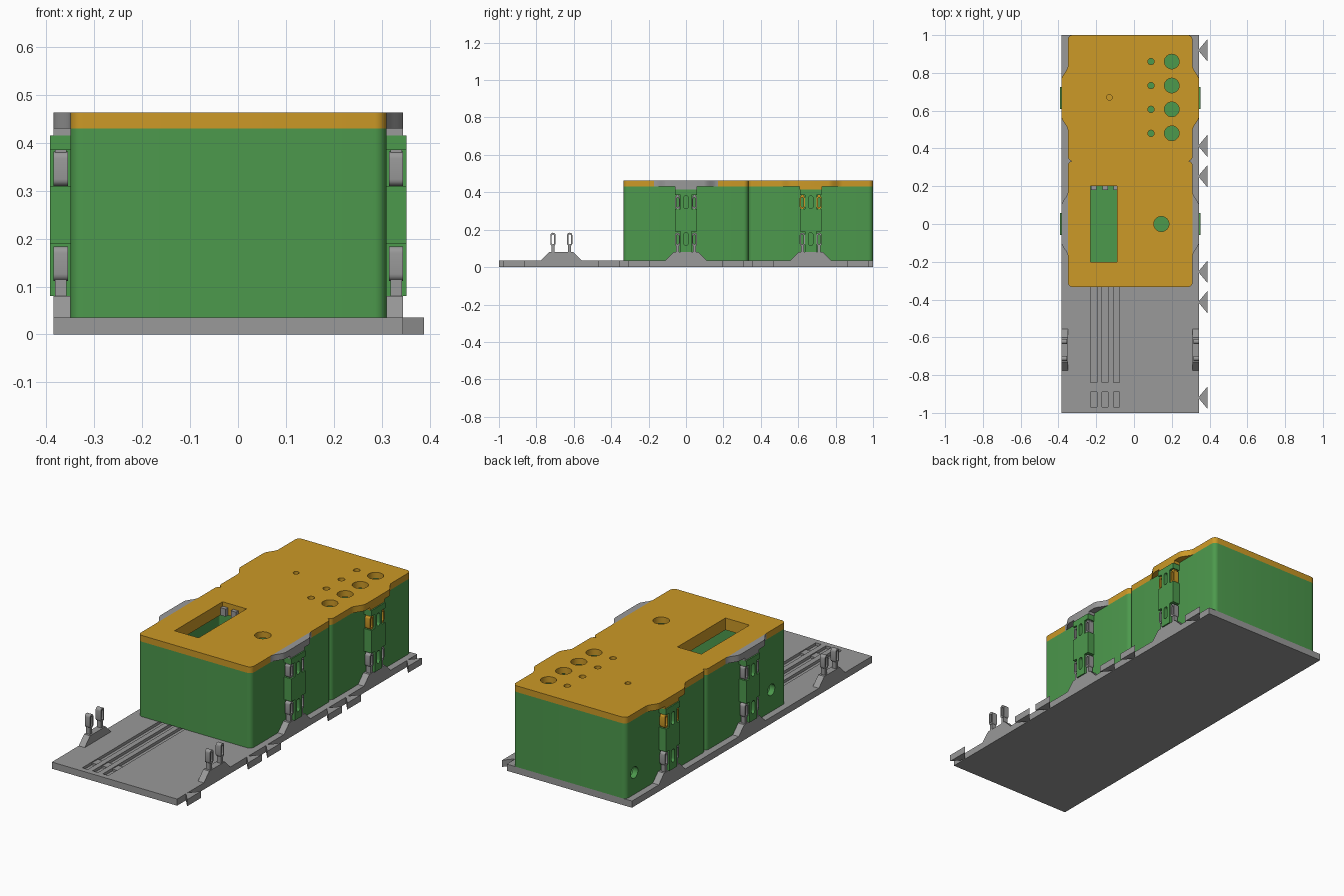
import bpy, bmesh
from math import sin, cos, pi, radians

cube = bpy.data.objects.get("Cube")
if cube:
    bpy.data.objects.remove(cube)


def material(name, rgb):
    m = bpy.data.materials.new(name)
    m.use_nodes = True
    m.diffuse_color = (*rgb, 1)
    m.node_tree.nodes["Principled BSDF"].inputs["Base Color"].default_value = (*rgb, 1)
    return m


GREEN = material("green", (0.073, 0.319, 0.073))
ORANGE = material("orange", (0.604, 0.319, 0.02))
GRAY = material("gray", (0.319, 0.319, 0.319))

CX = -0.02          # centre line of the housing
WALL = 0.33         # half width of the housing
EDGE = 0.365        # half width of the plate and lid bulges
PLATE = 0.035       # top of the plate
RIM = 0.43          # bottom of the lid
TOP = 0.463


def evaluated_mesh(ob):
    dg = bpy.context.evaluated_depsgraph_get()
    return bpy.data.meshes.new_from_object(ob.evaluated_get(dg))


def prism(name, loops, a, b, mat, axis="Z"):
    """Extrude closed 2D loops (inner loops become holes) from a to b."""
    curve = bpy.data.curves.new(name, "CURVE")
    curve.dimensions = "2D"
    curve.fill_mode = "BOTH"
    curve.extrude = abs(b - a) / 2
    for loop in loops:
        s = curve.splines.new("POLY")
        s.points.add(len(loop) - 1)
        for p, (u, v) in zip(s.points, loop):
            p.co = (u, v, 0, 1)
        s.use_cyclic_u = True
    temp = bpy.data.objects.new("temp", curve)
    bpy.context.collection.objects.link(temp)
    mesh = evaluated_mesh(temp)
    bpy.data.objects.remove(temp)
    bm = bmesh.new()
    bm.from_mesh(mesh)
    for v in bm.verts:
        u, w, h = v.co
        h += (a + b) / 2
        v.co = (u, w, h) if axis == "Z" else (h, u, w)
    bmesh.ops.remove_doubles(bm, verts=bm.verts, dist=1e-5)
    bmesh.ops.recalc_face_normals(bm, faces=bm.faces)
    bm.to_mesh(mesh)
    bm.free()
    mesh.materials.clear()
    mesh.materials.append(mat)
    ob = bpy.data.objects.new(name, mesh)
    bpy.context.collection.objects.link(ob)
    return ob


def rect(x0, x1, y0, y1):
    return [(x0, y0), (x1, y0), (x1, y1), (x0, y1)]


def circle(x, y, r, n=24):
    return [(x + r * cos(2 * pi * i / n), y + r * sin(2 * pi * i / n)) for i in range(n)]


def obround(x, z, r, half):
    """Upright slot shape: round ends joined by straight sides."""
    pts = []
    for i in range(9):
        pts.append((x + r * cos(pi * i / 8), z + half - r + r * sin(pi * i / 8)))
    return pts + [(2 * x - u, 2 * z - v) for u, v in pts]


def bulge_profile(yc):
    """Smooth swelling along one side, as (offset, y) pairs."""
    rise = []
    for i in range(9):
        t = i / 8
        rise.append(((EDGE - WALL) * t * t * (3 - 2 * t), -0.17 + 0.075 * t))
    return [(d, yc + y) for d, y in rise] + [(d, yc - y) for d, y in reversed(rise)]


def outline(yc, inset=0, bulge=False, r=0.025):
    """Rounded housing outline, optionally swelling at both sides."""
    w, h = WALL - inset, 1 / 3 - inset
    corner = [(r * sin(i * pi / 12), r * cos(i * pi / 12)) for i in range(7)]
    right = [(CX + w - r + a, yc - h + r - b) for a, b in corner]
    if bulge:
        right += [(CX + w + d, y) for d, y in bulge_profile(yc)]
    right += [(CX + w - r + a, yc + h - r + b) for a, b in reversed(corner)]
    return right + [(2 * CX - x, y) for x, y in reversed(right)]


# Plate with three contact grooves
left, right = CX - EDGE, CX + EDGE
groove_x = (-0.213, -0.153, -0.093)
grooves = [rect(x - 0.016, x + 0.016, -0.97, -0.3) for x in groove_x]
prism("plate_bottom", [rect(left, right, -1, 1)], 0, 0.02, GRAY)
prism("plate_top", [rect(left, right, -1, 1)] + grooves, 0.02, PLATE, GRAY)
for x in groove_x:
    prism("contact", [rect(x - 0.016, x + 0.016, -0.89, -0.84)], 0.02, 0.03, GRAY)

# Dovetail tabs
for yc in (-2 / 3, 0, 2 / 3):
    for dy in (-0.253, 0.253):
        y = yc + dy
        prism("dovetail_tab", [[(right - 0.002, y - 0.004), (0.388, y - 0.058),
                                (0.388, y + 0.058), (right - 0.002, y + 0.004)]],
              0, PLATE, GRAY)

# Two housings, hollow, each with a cable hole in its right wall
for name, yc, hole_y in (("front", 0, -0.21), ("back", 2 / 3, 0.93)):
    walls = prism(name + "_walls", [outline(yc), outline(yc, 0.03, r=0.01)], PLATE, RIM, GREEN)
    prism(name + "_floor", [outline(yc, 0.02)], PLATE, PLATE + 0.02, GREEN)
    cutter = prism("cutter", [circle(hole_y, 0.15, 0.03)], -0.45, -0.25, GREEN, "X")
    cutter.hide_render = True
    mod = walls.modifiers.new("cable_hole", "BOOLEAN")
    mod.operation = "DIFFERENCE"
    mod.solver = "EXACT"
    mod.object = cutter
    cut = evaluated_mesh(walls)
    walls.modifiers.clear()
    walls.data = cut
    bpy.data.objects.remove(cutter)

# Front lid with display window and button hole
window = rect(-0.23, -0.09, -0.2, 0.2)
prism("front_lid", [outline(0), window, circle(0.145, 0, 0.04)], RIM, TOP, ORANGE)
prism("window_sleeve", [rect(-0.245, -0.075, -0.215, 0.215), window], 0.4, RIM, ORANGE)
for x in groove_x:
    prism("window_pin", [rect(x - 0.015, x + 0.015, 0.18, 0.2)], 0.4, 0.44, GRAY)

# Back lid with knob and lamp holes
holes = []
for y in (0.86, 0.733, 0.607, 0.48):
    holes += [circle(0.2, y, 0.039), circle(0.09, y, 0.017, 16)]
prism("back_lid", [outline(2 / 3, bulge=True)] + holes + [circle(-0.13, 0.67, 0.015, 16)],
      RIM, TOP, ORANGE)
prism("lamp_seat", [circle(-0.13, 0.67, 0.02, 16)], RIM - 0.005, RIM + 0.008, ORANGE)


def side_prism(name, loops, s, a, b, mat):
    """Extrude (y, z) loops outward on side s, between two half widths."""
    return prism(name, loops, *sorted((CX + s * a, CX + s * b)), mat, "X")


def hook(name, s, y, z, stem0, stem1, mat):
    side_prism(name + "_ring", [obround(y, z, 0.014, 0.036), obround(y, z, 0.007, 0.026)],
               s, 0.335, EDGE, mat)
    side_prism(name + "_stem", [rect(y - 0.008, y + 0.008, stem0, stem1)], s, 0.338, 0.362, mat)


# Clip panel outline, notched where the hooks sit
half_panel = [(0.03, 0.08), (0.03, 0.19), (0.058, 0.19), (0.058, 0.31),
              (0.03, 0.31), (0.03, 0.385), (0.058, 0.385), (0.058, 0.415)]

for s in (-1, 1):
    # Lower clips on all three bays
    for yc in (-2 / 3, 0, 2 / 3):
        foot = [(yc - 0.11, PLATE), (yc + 0.11, PLATE), (yc + 0.065, 0.08), (yc - 0.065, 0.08)]
        side_prism("clip_foot", [foot], s, WALL, EDGE, GRAY)
        for dy in (-0.045, 0.045):
            hook("lower_hook", s, yc + dy, 0.148, 0.078, 0.118, GRAY)

    # Side panels and upper clips on the two housings
    for yc, mat in ((0, GRAY), (2 / 3, ORANGE)):
        panel = [(yc + y, z) for y, z in half_panel]
        panel += [(yc - y, z) for y, z in reversed(half_panel)]
        slots = [obround(yc, z, 0.013, 0.034) for z in (0.15, 0.347)]
        side_prism("clip_panel", [panel] + slots, s, WALL - 0.005, 0.372, GREEN)
        side_prism("clip_lip", [rect(yc - 0.06, yc + 0.06, 0.415, RIM)], s, WALL, EDGE, mat)
        for dy in (-0.045, 0.045):
            hook("upper_hook", s, yc + dy, 0.346, 0.38, 0.42, mat)

    # Gray brackets beside the front lid
    bracket = [(CX + s * (WALL + d), y) for d, y in bulge_profile(0)]
    prism("lid_bracket", [bracket], RIM, TOP, GRAY)

# Smooth the rounded corners and holes, keep edges sharp
bpy.ops.object.select_all(action="DESELECT")
for ob in bpy.context.scene.objects:
    if ob.type == "MESH":
        ob.select_set(True)
        bpy.context.view_layer.objects.active = ob
bpy.ops.object.shade_smooth_by_angle(angle=radians(30))
